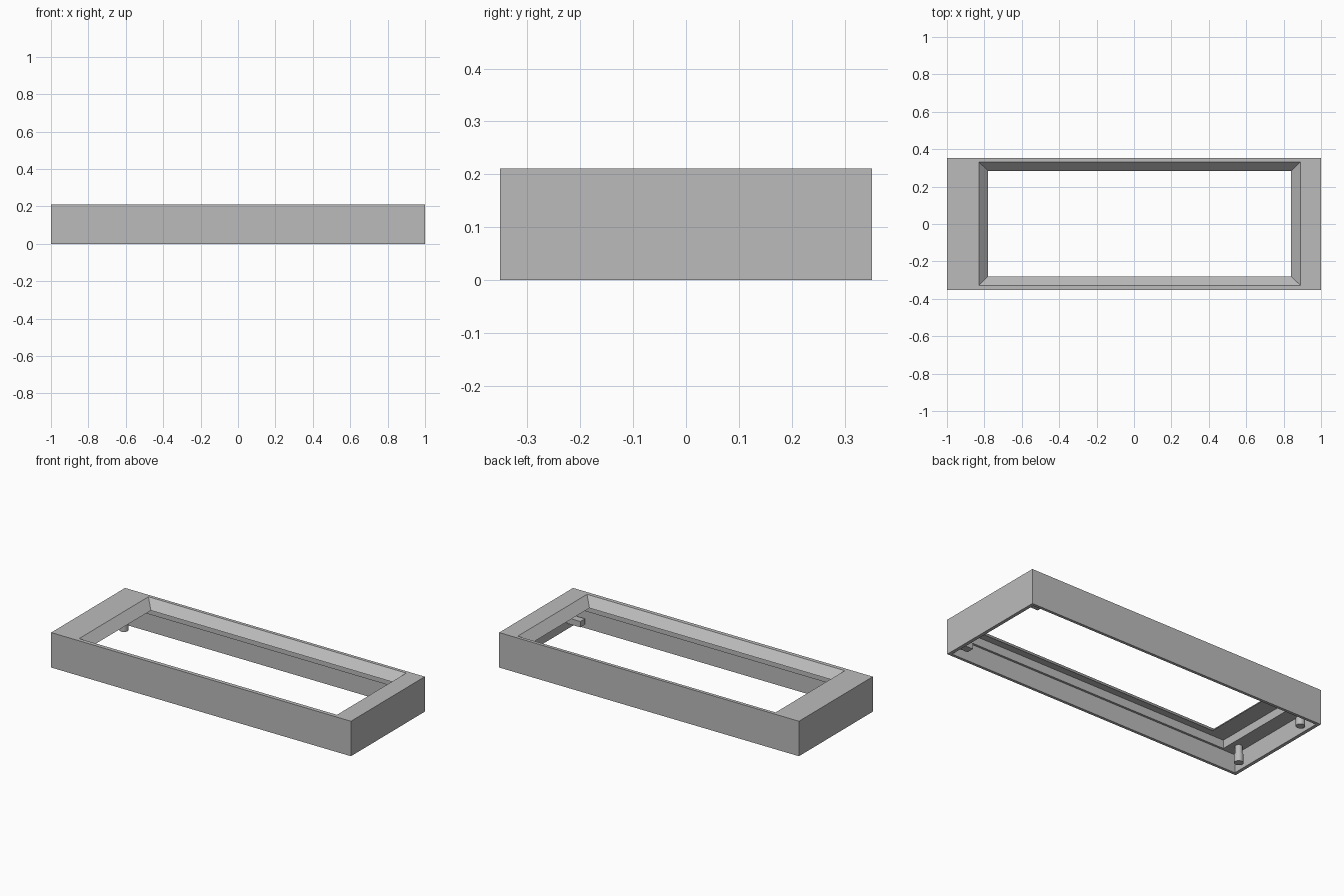
import bpy
import bmesh
from mathutils import Matrix, Vector

if "Cube" in bpy.data.objects:
    bpy.data.objects.remove(bpy.data.objects["Cube"], do_unlink=True)

grey = bpy.data.materials.new("matte_grey")
grey.use_nodes = True
colour = (0.5, 0.5, 0.5, 1)
grey.diffuse_color = colour
grey.node_tree.nodes["Principled BSDF"].inputs["Base Color"].default_value = colour


def finish(name, bm):
    bmesh.ops.recalc_face_normals(bm, faces=bm.faces[:])
    mesh = bpy.data.meshes.new(name)
    bm.to_mesh(mesh)
    bm.free()
    mesh.materials.append(grey)
    obj = bpy.data.objects.new(name, mesh)
    bpy.context.collection.objects.link(obj)
    return obj


def ring_solid(name, loops):
    """Join rectangles (x0, x1, y0, y1, z) into one closed frame."""
    bm = bmesh.new()
    rings = [[bm.verts.new(p) for p in
              ((x0, y0, z), (x1, y0, z), (x1, y1, z), (x0, y1, z))]
             for x0, x1, y0, y1, z in loops]
    for i, ring in enumerate(rings):
        prev = rings[i - 1]
        for k in range(4):
            n = (k + 1) % 4
            bm.faces.new((prev[k], prev[n], ring[n], ring[k]))
    return finish(name, bm)


# Bezel: outer walls, sloped window edge, panel recess and hollow underside
TOP, LIP, LEDGE = 0.211, 0.16, 0.11
ring_solid("bezel_frame", [
    (-1, 1, -0.352, 0.352, 0),
    (-1, 1, -0.352, 0.352, TOP),
    (-0.83, 0.89, -0.328, 0.332, TOP),
    (-0.78, 0.84, -0.28, 0.284, LIP),
    (-0.89, 0.92, -0.322, 0.326, LIP),
    (-0.89, 0.92, -0.322, 0.326, LEDGE),
    (-0.98, 0.98, -0.335, 0.335, LEDGE),
    (-0.98, 0.98, -0.335, 0.335, 0),
])


def post(name, x, y):
    bm = bmesh.new()
    for radius, low, high in ((0.025, 0.01, 0.06), (0.021, 0.06, LEDGE)):
        bmesh.ops.create_cone(
            bm, cap_ends=True, segments=24, radius1=radius, radius2=radius,
            depth=high - low,
            matrix=Matrix.Translation((x, y, (low + high) / 2)))
    obj = finish(name, bm)
    bpy.ops.object.select_all(action="DESELECT")
    obj.select_set(True)
    bpy.context.view_layer.objects.active = obj
    bpy.ops.object.shade_smooth_by_angle()


def tab(name, x, y):
    bm = bmesh.new()
    size = Matrix.Diagonal(Vector((0.09, 0.045, 0.035, 1)))
    bmesh.ops.create_cube(
        bm, size=1, matrix=Matrix.Translation((x, y, 0.052)) @ size)
    finish(name, bm)


# Mounting posts at one end, retaining tabs at the other
for side, sign in (("front", -1), ("back", 1)):
    post(side + "_mounting_post", -0.94, sign * 0.255)
    tab(side + "_retaining_tab", 0.937, sign * 0.29)
